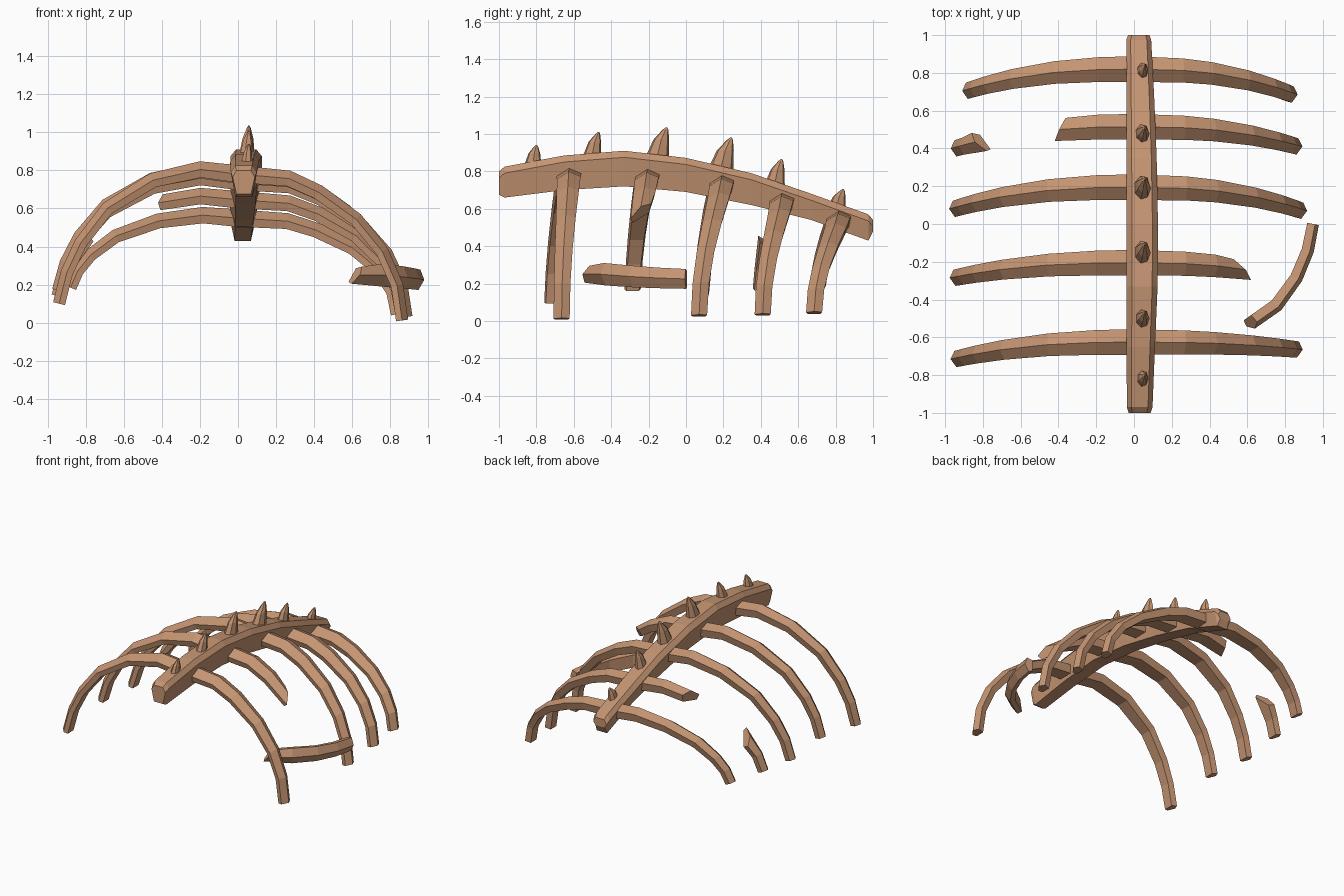
import bpy, bmesh, math
from mathutils import Vector

if "Cube" in bpy.data.objects:
    bpy.data.objects.remove(bpy.data.objects["Cube"])

bone = bpy.data.materials.new("weathered bone tan")
bone.diffuse_color = (0.56, 0.30, 0.17, 1)
bone.use_nodes = True
bone.node_tree.nodes["Principled BSDF"].inputs["Base Color"].default_value = bone.diffuse_color


def loft(name, rings):
    """Flat-shaded skin through equal rings of points, capped at both ends."""
    bm = bmesh.new()
    vs = [[bm.verts.new(p) for p in r] for r in rings]
    n = len(rings[0])
    for a, b in zip(vs, vs[1:]):
        for i in range(n):
            j = (i + 1) % n
            bm.faces.new((a[i], a[j], b[j], b[i]))
    bm.faces.new(vs[0])
    bm.faces.new(vs[-1])
    bmesh.ops.recalc_face_normals(bm, faces=bm.faces)
    me = bpy.data.meshes.new(name)
    bm.to_mesh(me)
    bm.free()
    me.materials.append(bone)
    ob = bpy.data.objects.new(name, me)
    bpy.context.collection.objects.link(ob)
    return ob


# Rib cross-section: (across, outward), ridge on the outside
SECTION = [(0, 1), (1, 0.35), (0.8, -1), (-0.8, -1), (-1, 0.0)]


def sweep(name, pts, wide, sizes, cut0=0.0, cut1=0.0):
    """Sweep the rib section along pts; cuts slant the broken ends."""
    rings = []
    for i, p in enumerate(pts):
        t = (pts[min(i + 1, len(pts) - 1)] - pts[max(i - 1, 0)])
        t = (t - wide * t.dot(wide)).normalized()
        out = wide.cross(t) * -1
        cut = cut0 if i == 0 else cut1 if i == len(pts) - 1 else 0
        w, h = sizes[i]
        rings.append([p + wide * (u * w) + out * (v * h) + t * (u * cut)
                      for u, v in SECTION])
    return loft(name, rings)


# Spine: arched beam, (y, centre x, half width, top, bottom)
SPINE = [(-1.0, 0.03, 0.058, 0.80, 0.675), (-0.97, 0.03, 0.068, 0.825, 0.66),
         (-0.65, 0.036, 0.075, 0.885, 0.70), (-0.33, 0.043, 0.082, 0.91, 0.72),
         (0.0, 0.043, 0.084, 0.872, 0.69), (0.35, 0.04, 0.08, 0.79, 0.62),
         (0.67, 0.033, 0.074, 0.68, 0.54), (0.975, 0.025, 0.066, 0.57, 0.43),
         (1.0, 0.025, 0.056, 0.54, 0.48)]
loft("spine", [[(x + u * w, y, z) for u, z in
                ((-0.65, t), (0.65, t), (1, t - 0.035), (0.65, b), (-0.65, b), (-1, t - 0.035))]
               for y, x, w, t, b in SPINE])

# Arch shape of a rib half: (fraction outward, fraction of height)
LEFT = [(1, 0), (0.957, 0.23), (0.88, 0.45), (0.73, 0.71), (0.475, 0.92), (0.21, 1.0)]
RIGHT = [(0.0, 0.97), (0.31, 0.94), (0.49, 0.85), (0.72, 0.67), (0.88, 0.456), (0.97, 0.23), (1, 0)]


def rib(name, y, top, left, right, x0=-9, x1=9, cut0=0.0, cut1=0.0):
    """left/right are (end x, end z, y drift); x0/x1 break the rib off."""
    full = []
    for prof, (ex, ez, dy) in ((LEFT, left), (RIGHT, right)):
        for s, h in prof:
            size = (0.068 - 0.025 * s ** 1.5, 0.046 - 0.014 * s)
            full.append((Vector((ex * s, y + dy * s ** 2.5, ez + (top - ez) * h)), size))

    def at(x):
        for (a, sa), (b, sb) in zip(full, full[1:]):
            if a.x <= x <= b.x:
                f = (x - a.x) / (b.x - a.x)
                return (a.lerp(b, f), (sa[0] + (sb[0] - sa[0]) * f, sa[1] + (sb[1] - sa[1]) * f))

    part = [q for q in full if x0 + 0.04 < q[0].x < x1 - 0.04]
    if x0 > -9:
        part.insert(0, at(x0))
    if x1 < 9:
        part.append(at(x1))
    sweep(name, [q[0] for q in part], Vector((0, 1, 0)), [q[1] for q in part], cut0, cut1)


# Ribs, front to back; second and fourth are broken
rib("rib_1", -0.625, 0.805, (-0.94, 0.10, -0.09), (0.862, 0.012, -0.04))
rib("rib_2_broken", -0.205, 0.80, (-0.945, 0.17, -0.08), (0.87, 0.02, -0.1), x1=0.57, cut1=-0.06)
rib("rib_3", 0.195, 0.765, (-0.948, 0.14, -0.115), (0.885, 0.03, -0.125))
RIB4 = (0.515, 0.665, (-0.94, 0.175, -0.115), (0.86, 0.035, -0.105))
rib("rib_4_broken", *RIB4, x0=-0.39, cut0=0.03)
rib("rib_4_fragment", *RIB4, x1=-0.815, cut1=-0.06)
rib("rib_5", 0.82, 0.565, (-0.88, 0.185, -0.115), (0.835, 0.045, -0.135))

# Fallen piece of the second rib, lying on its side
path = [(0.62, -0.525, 0.25), (0.755, -0.43, 0.25), (0.86, -0.285, 0.238),
        (0.92, -0.14, 0.23), (0.948, 0.0, 0.225)]
sweep("fallen_rib_piece", [Vector(p) for p in path], Vector((0, 0, 1)),
      [(0.045, 0.035), (0.06, 0.036), (0.058, 0.034), (0.055, 0.033), (0.053, 0.031)], cut0=0.03)

# Spikes on the spine: (base y, half length, base z, tip y, tip z, half width)
SPIKES = [(-0.822, 0.052, 0.83, -0.80, 0.94, 0.036), (-0.507, 0.055, 0.88, -0.468, 1.01, 0.042),
          (-0.16, 0.07, 0.87, -0.105, 1.035, 0.048), (0.18, 0.075, 0.81, 0.24, 0.98, 0.05),
          (0.47, 0.06, 0.73, 0.51, 0.865, 0.042), (0.80, 0.054, 0.61, 0.84, 0.705, 0.036)]
for k, (y, l, z, ty, tz, w) in enumerate(SPIKES):
    rings = []
    for f, r, lean in ((0, 1, 0), (0.6, 0.62, 0.5), (0.93, 0.22, 0.92), (1, 0.07, 1)):
        rings.append([(0.042 + 0.015 * f + w * r * math.cos(a),
                       y + (ty - y) * lean + l * r * math.sin(a),
                       z + (tz - z) * f - (0.02 if f == 0 else 0))
                      for a in (math.tau * i / 7 for i in range(7))])
    loft(f"spike_{k + 1}", rings)
